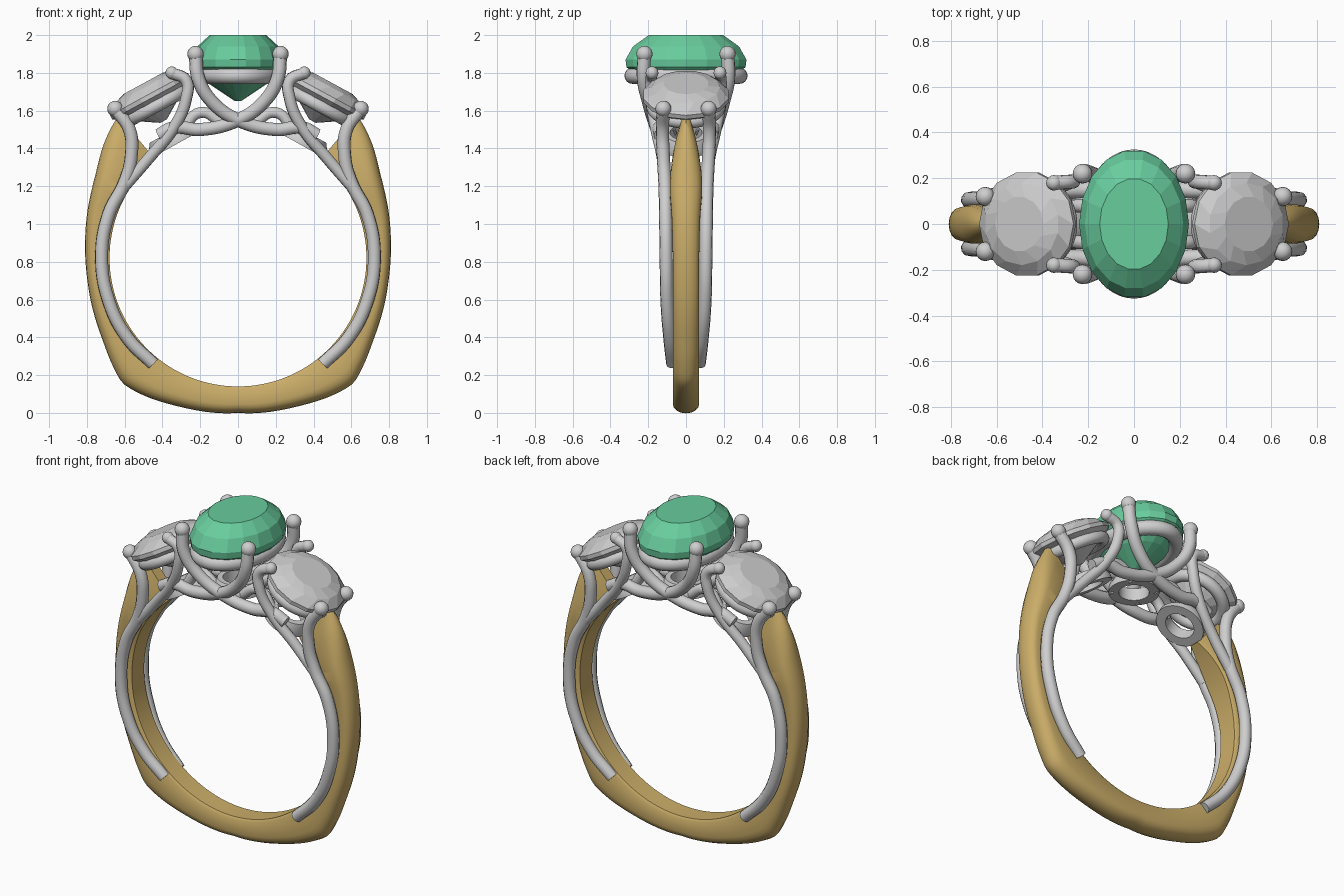
import bpy, bmesh, math
from mathutils import Vector, Matrix

if "Cube" in bpy.data.objects:
    bpy.data.objects.remove(bpy.data.objects["Cube"])

CENTRE_Z = 0.82
INNER_R = 0.68


def material(name, rgb, rough=0.4):
    m = bpy.data.materials.new(name)
    m.use_nodes = True
    m.diffuse_color = (*rgb, 1)
    node = m.node_tree.nodes["Principled BSDF"]
    node.inputs["Base Color"].default_value = (*rgb, 1)
    node.inputs["Roughness"].default_value = rough
    return m


GOLD = material("yellow gold", (0.60, 0.42, 0.14))
SILVER = material("white metal", (0.62, 0.62, 0.62))
CLEAR = material("clear stone", (0.60, 0.60, 0.60))
GREEN = material("green stone", (0.14, 0.61, 0.34))


def select(ob):
    bpy.ops.object.select_all(action='DESELECT')
    ob.select_set(True)
    bpy.context.view_layer.objects.active = ob


def finish(name, bm, mat, smooth=True, matrix=Matrix()):
    bmesh.ops.recalc_face_normals(bm, faces=bm.faces)
    bm.transform(matrix)
    me = bpy.data.meshes.new(name)
    bm.to_mesh(me)
    bm.free()
    ob = bpy.data.objects.new(name, me)
    bpy.context.collection.objects.link(ob)
    me.materials.append(mat)
    if smooth:
        select(ob)
        bpy.ops.object.shade_smooth_by_angle(angle=math.radians(40))
    return ob


def loft(bm, rings, closed=False, caps=True):
    """Skin a list of equally long point loops."""
    loops = [[bm.verts.new(p) for p in ring] for ring in rings]
    n = len(loops[0])
    pairs = list(zip(loops, loops[1:]))
    if closed:
        pairs.append((loops[-1], loops[0]))
    for a, b in pairs:
        for i in range(n):
            j = (i + 1) % n
            bm.faces.new((a[i], a[j], b[j], b[i]))
    if caps and not closed:
        bm.faces.new(loops[0])
        bm.faces.new(loops[-1])


def oval(rx, ry, z, n, turn=0.0):
    return [(rx * math.cos(2 * math.pi * (i + turn) / n),
             ry * math.sin(2 * math.pi * (i + turn) / n), z) for i in range(n)]


def spline(keys, t):
    """Smooth interpolation through rows that start with the parameter."""
    k = max(i for i in range(len(keys) - 1) if keys[i][0] <= t or i == 0)
    a, b = keys[k], keys[k + 1]
    before, after = keys[max(k - 1, 0)], keys[min(k + 2, len(keys) - 1)]
    h = b[0] - a[0]
    u = (t - a[0]) / h
    out = []
    for c in range(1, len(a)):
        m0 = (b[c] - before[c]) / (b[0] - before[0]) * h
        m1 = (after[c] - a[c]) / (after[0] - a[0]) * h
        out.append((2*u**3 - 3*u*u + 1) * a[c] + (u**3 - 2*u*u + u) * m0
                   + (3*u*u - 2*u**3) * b[c] + (u**3 - u*u) * m1)
    return out


# Gold band: angle from the bottom, outer radius, half width
BAND = [(0, 0.82, 0.07), (21, 0.845, 0.07), (38, 0.892, 0.07), (43, 0.9, 0.07),
        (48, 0.88, 0.07), (60, 0.835, 0.07), (78, 0.808, 0.07), (92, 0.81, 0.07),
        (106, 0.832, 0.075), (120, 0.873, 0.085), (132, 0.942, 0.065),
        (140, 0.985, 0.035)]


def band_section(angle):
    outer, half = spline(BAND, abs(angle))
    side = INNER_R + (outer - INNER_R) * 0.66
    section = [(INNER_R, half * 0.85), (INNER_R + 0.015, half)]
    for i in range(9):
        a = math.pi * i / 8
        section.append((side + (outer - side) * math.sin(a), half * math.cos(a)))
    section += [(INNER_R + 0.015, -half), (INNER_R, -half * 0.85)]
    a = math.radians(angle)
    return [(r * math.sin(a), y, CENTRE_Z - r * math.cos(a)) for r, y in section]


bm = bmesh.new()
loft(bm, [band_section(a) for a in range(-140, 141, 2)])
finish("band", bm, GOLD)


def wire(name, points, radius, ball=0.0):
    """Round wire through points, with an optional bead on its last point."""
    cu = bpy.data.curves.new(name, 'CURVE')
    cu.dimensions = '3D'
    cu.bevel_depth = radius
    cu.bevel_resolution = 3
    cu.resolution_u = 8
    cu.use_fill_caps = True
    sp = cu.splines.new('BEZIER')
    sp.bezier_points.add(len(points) - 1)
    for bp, p in zip(sp.bezier_points, points):
        bp.co = p
        bp.handle_left_type = bp.handle_right_type = 'AUTO'
    ob = bpy.data.objects.new(name, cu)
    bpy.context.collection.objects.link(ob)
    cu.materials.append(SILVER)
    select(ob)
    bpy.ops.object.convert(target='MESH')
    bpy.ops.object.shade_smooth_by_angle(angle=math.radians(40))
    if ball:
        bm = bmesh.new()
        bmesh.ops.create_uvsphere(bm, u_segments=16, v_segments=10, radius=ball)
        finish(name + "_tip", bm, SILVER, matrix=Matrix.Translation(points[-1]))


# Shoulder wires, prongs and crossing basket wires, in all four corners
SHOULDER = [(0.45, 0.07, 0.26), (0.58, 0.085, 0.39), (0.68, 0.1, 0.58), (0.722, 0.105, 0.82),
            (0.685, 0.108, 1.05), (0.6, 0.112, 1.22), (0.565, 0.12, 1.36),
            (0.575, 0.125, 1.5), (0.65, 0.12, 1.61)]
INNER_PRONG = [(0.6, 0.11, 1.2), (0.47, 0.125, 1.35), (0.34, 0.16, 1.51),
               (0.275, 0.185, 1.66), (0.275, 0.185, 1.76), (0.35, 0.18, 1.8)]
BASKET = [(-0.42, 0.135, 1.47), (-0.34, 0.145, 1.51), (-0.2, 0.15, 1.5), (0.0, 0.17, 1.55),
          (0.14, 0.2, 1.65), (0.21, 0.225, 1.77), (0.225, 0.22, 1.9)]
LINK = [(0.3, 0.08, 1.48), (0.2, 0.08, 1.59), (0.08, 0.08, 1.53)]
for sx, side in ((1, "left"), (-1, "right")):
    for sy, end in ((-1, "front"), (1, "back")):
        def corner(points):
            return [(sx * x, sy * y, z) for x, y, z in points]
        tag = f"_{end}_{side}"
        wire("shoulder_wire" + tag, corner(SHOULDER), 0.035, 0.042)
        wire("inner_prong" + tag, corner(INNER_PRONG), 0.031, 0.034)
        wire("basket_wire" + tag, corner(BASKET), 0.036, 0.043)
        wire("gallery_link" + tag, corner(LINK), 0.03)


def gem(name, levels, n, mat, matrix=Matrix()):
    """Faceted stone: rows of x radius, y radius, height and turn."""
    bm = bmesh.new()
    loft(bm, [oval(*lv[:3], n, lv[3]) for lv in levels])
    finish(name, bm, mat, smooth=False, matrix=matrix)


def tube_ring(name, rx, ry, z, minor, matrix=Matrix()):
    bm = bmesh.new()
    rings = []
    for i in range(16):
        a = 2 * math.pi * i / 16
        d = minor * math.cos(a)
        rings.append(oval(rx + d, ry + d, z + minor * math.sin(a), 48))
    loft(bm, rings, closed=True)
    finish(name, bm, SILVER, matrix=matrix)


def collar(name, matrix):
    """Open flat-bottomed ring of the gallery."""
    bm = bmesh.new()
    loft(bm, [oval(r, r, z, 40) for r, z in
              ((0.085, 0), (0.142, 0), (0.142, 0.03), (0.115, 0.075), (0.085, 0.075))],
         closed=True)
    finish(name, bm, SILVER, matrix=matrix)


# Central stone with its oval seat
gem("centre_stone", [(0.015, 0.02, 1.65, 0), (0.15, 0.2, 1.74, 0), (0.235, 0.32, 1.83, 0),
                     (0.24, 0.325, 1.87, 0), (0.215, 0.285, 1.94, 0), (0.15, 0.2, 2.0, 0)],
    18, GREEN)
tube_ring("centre_seat", 0.19, 0.283, 1.785, 0.043)


def radial(angle, distance):
    """Frame on the ring circle, z pointing away from the finger."""
    a = math.radians(angle)
    pos = Vector((math.sin(a) * distance, 0, CENTRE_Z + math.cos(a) * distance))
    return Matrix.Translation(pos) @ Matrix.Rotation(a, 4, 'Y')


# Side stones, their seats and the gallery collars
for s, side in ((1, "left"), (-1, "right")):
    frame = radial(28.5 * s, 0.975)
    gem("side_stone_" + side, [(0.02, 0.02, -0.15, 0), (0.13, 0.13, -0.08, 0),
                               (0.235, 0.23, -0.012, 0), (0.235, 0.23, 0.012, 0),
                               (0.185, 0.18, 0.055, 0.5), (0.12, 0.12, 0.077, 0)],
        14, CLEAR, frame)
    tube_ring("side_seat_" + side, 0.175, 0.175, -0.06, 0.035, frame)
    collar("gallery_collar_" + side, radial(29 * s, 0.685))
collar("gallery_collar_centre", radial(0, 0.69))
